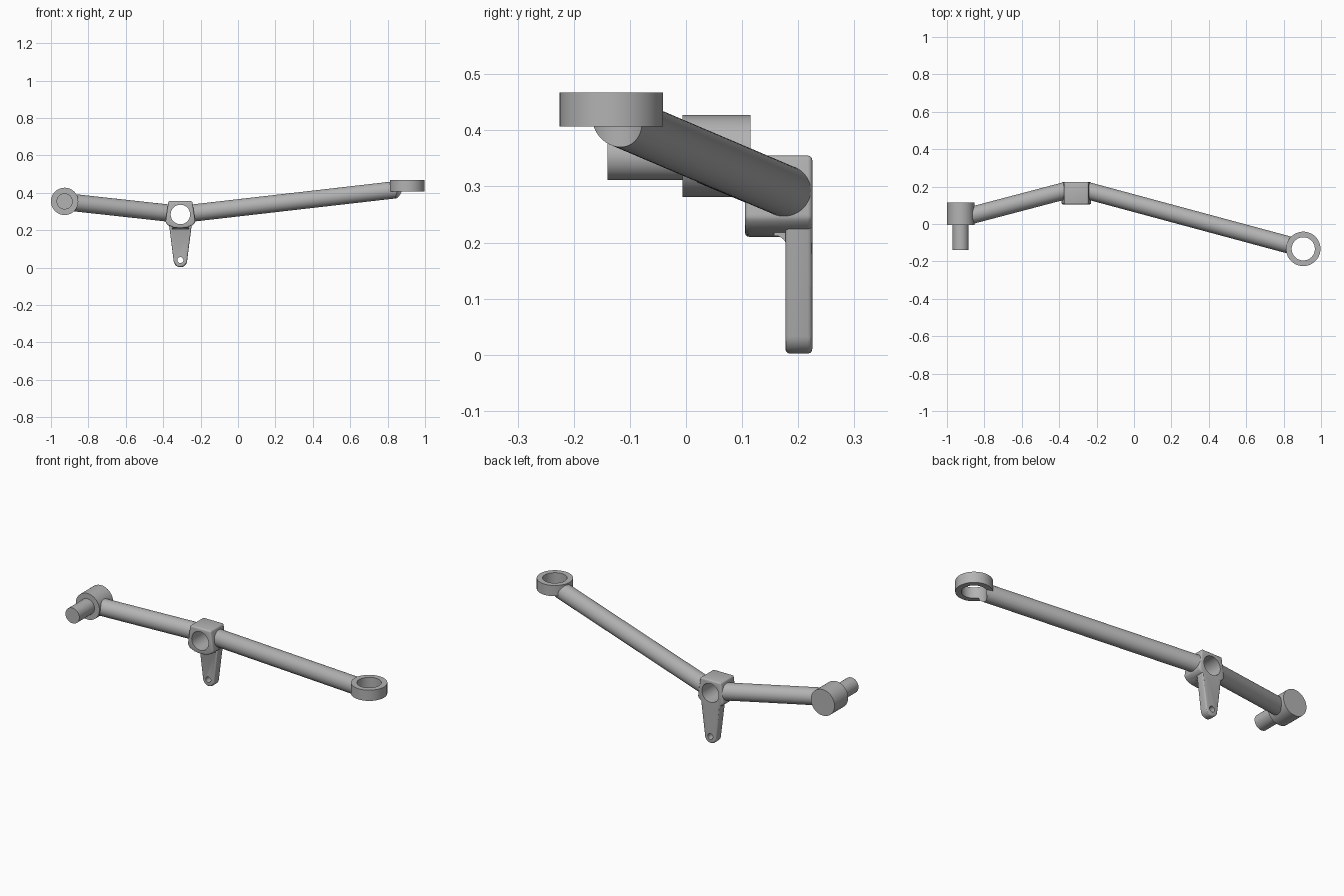
import bpy, bmesh, math
from mathutils import Vector

if "Cube" in bpy.data.objects:
    bpy.data.objects.remove(bpy.data.objects["Cube"])

steel = bpy.data.materials.new("steel_grey")
steel.diffuse_color = (0.45, 0.45, 0.45, 1)
steel.use_nodes = True
steel.node_tree.nodes["Principled BSDF"].inputs["Base Color"].default_value = steel.diffuse_color
HUB_X, HUB_Z = -0.308, 0.284


def make(name, bm):
    bmesh.ops.recalc_face_normals(bm, faces=bm.faces[:])
    me = bpy.data.meshes.new(name)
    bm.to_mesh(me)
    bm.free()
    ob = bpy.data.objects.new(name, me)
    bpy.context.collection.objects.link(ob)
    me.materials.append(steel)
    return ob


def cylinder(name, a, b, r, sides=64):
    """Solid cylinder between two points."""
    a, b = Vector(a), Vector(b)
    bm = bmesh.new()
    bmesh.ops.create_cone(bm, cap_ends=True, segments=sides, radius1=r, radius2=r, depth=(b - a).length)
    ob = make(name, bm)
    ob.data.transform((b - a).to_track_quat('Z', 'Y').to_matrix().to_4x4())
    ob.location = (a + b) / 2
    return ob


def prism(name, pts, axis, lo, hi):
    """Extrude a 2D profile along x or y."""
    bm = bmesh.new()
    place = (lambda u, v: (u, lo, v)) if axis == 'y' else (lambda u, v: (lo, u, v))
    f = bm.faces.new([bm.verts.new(place(u, v)) for u, v in pts])
    ext = bmesh.ops.extrude_face_region(bm, geom=[f])
    d = (0, hi - lo, 0) if axis == 'y' else (hi - lo, 0, 0)
    bmesh.ops.translate(bm, vec=d, verts=[v for v in ext['geom'] if isinstance(v, bmesh.types.BMVert)])
    return make(name, bm)


def apply(ob, kind, **props):
    m = ob.modifiers.new(kind, kind)
    for k, v in props.items():
        setattr(m, k, v)
    bpy.context.view_layer.objects.active = ob
    bpy.ops.object.modifier_apply(modifier=m.name)


def boolean(ob, other, op):
    apply(ob, 'BOOLEAN', object=other, operation=op, solver='EXACT')


def remove(*obs):
    for o in obs:
        bpy.data.objects.remove(o)


# Cutters for the three bores
hub_bore = cylinder("hub_bore", (HUB_X, 0, HUB_Z), (HUB_X, 0.4, HUB_Z), 0.052)
pin_bore = cylinder("pin_bore", (HUB_X, 0, 0.04), (HUB_X, 0.4, 0.04), 0.016, 32)
ring_bore = cylinder("ring_bore", (0.905, -0.133, 0.2), (0.905, -0.133, 0.6), 0.062)

# Pivot hub block, tapering toward the top with a curved underside
half = [(0.064, 0.355), (0.08, 0.243), (0.067, 0.227), (0.036, 0.214)]
profile = [(HUB_X + x, z) for x, z in half] + [(HUB_X, 0.21)]
profile += [(HUB_X - x, z) for x, z in reversed(half)]
hub = prism("pivot_hub", profile, 'y', 0.105, 0.225)
apply(hub, 'BEVEL', width=0.008, segments=3, limit_method='ANGLE', angle_limit=math.radians(35))

# Hanging lever tab with round lower end
arc = [math.radians(-8 - 164 * i / 20) for i in range(21)]
tab_pts = [(HUB_X - 0.062, 0.24), (HUB_X + 0.062, 0.24)]
tab_pts += [(HUB_X + 0.036 * math.cos(t), 0.038 + 0.036 * math.sin(t)) for t in arc]
tab = prism("lever_tab", tab_pts, 'y', 0.177, 0.225)
apply(tab, 'BEVEL', width=0.008, segments=3, limit_method='ANGLE', angle_limit=math.radians(35))

# Small cove where the tab meets the hub
cove = [(0.19, 0.225), (0.157, 0.225), (0.157, 0.212)]
cove += [(0.159 + 0.02 * math.sin(t), 0.192 + 0.02 * math.cos(t))
         for t in [math.pi / 2 * i / 6 for i in range(7)]] + [(0.19, 0.192)]
fillet = prism("tab_fillet", cove, 'x', HUB_X - 0.045, HUB_X + 0.045)

boolean(hub, tab, 'UNION')
boolean(hub, fillet, 'UNION')
boolean(hub, hub_bore, 'DIFFERENCE')
boolean(hub, pin_bore, 'DIFFERENCE')
remove(tab, fillet)

# Two arms leaving the hub
long_arm = cylinder("long_arm", (HUB_X + 0.06, 0.178, 0.291), (0.895, -0.13, 0.422), 0.046)
short_arm = cylinder("short_arm", (HUB_X - 0.06, 0.178, 0.291), (-0.915, 0.034, 0.351), 0.046)
for arm in (long_arm, short_arm):
    boolean(arm, hub_bore, 'DIFFERENCE')
boolean(long_arm, ring_bore, 'DIFFERENCE')

# End ring on the long arm
ring = cylinder("end_ring", (0.905, -0.133, 0.407), (0.905, -0.133, 0.467), 0.092, 96)
boolean(ring, ring_bore, 'DIFFERENCE')
remove(hub_bore, pin_bore, ring_bore)

# Boss and pin on the short arm
boss = cylinder("end_boss", (-0.927, -0.006, 0.354), (-0.927, 0.115, 0.354), 0.073)
pin = cylinder("end_pin", (-0.927, -0.14, 0.354), (-0.927, 0.0, 0.354), 0.043)

for ob in (hub, long_arm, short_arm, ring, boss, pin):
    bpy.ops.object.select_all(action='DESELECT')
    ob.select_set(True)
    bpy.context.view_layer.objects.active = ob
    bpy.ops.object.shade_smooth_by_angle(angle=math.radians(30))
